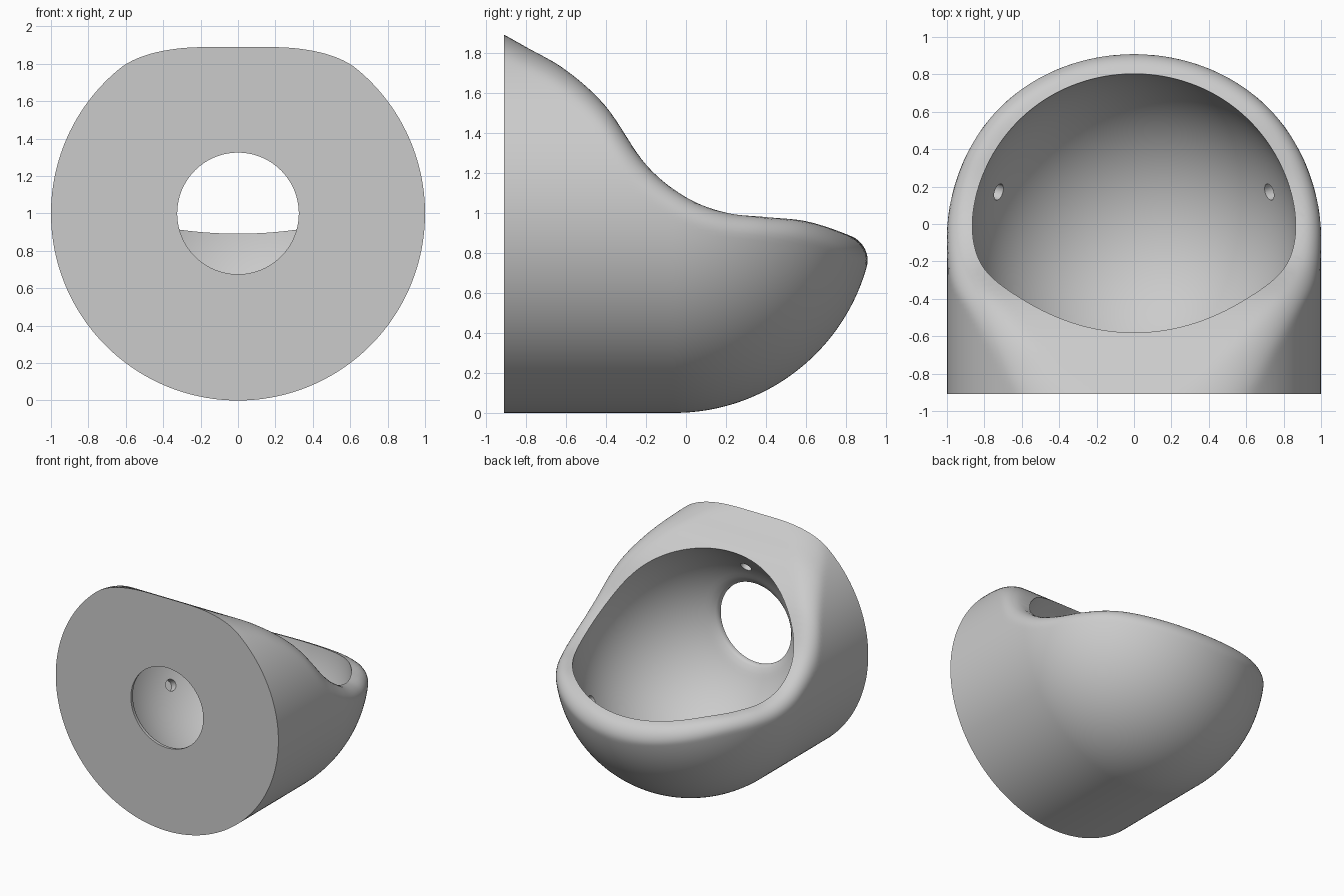
import bpy, bmesh, math
from mathutils import Vector

old = bpy.data.objects.get("Cube")
if old:
    bpy.data.objects.remove(old, do_unlink=True)

FRONT = -0.91                        # flat front plane
CENTRE = Vector((0, -0.06, 1))       # centre of the round back
FILLET = 0.1
SEG = 256
SPINE_Z = 0.6

mat = bpy.data.materials.new("plain grey")
mat.use_nodes = True
grey = (0.6, 0.6, 0.6, 1)
mat.diffuse_color = grey
mat.node_tree.nodes["Principled BSDF"].inputs["Base Color"].default_value = grey

# Height of the sweeping top cut, sampled every 0.2 along y from -1.2
HEIGHTS = [2.05, 1.94, 1.828, 1.712, 1.53, 1.24, 1.077, 1.0, 0.978, 0.957, 0.893, 0.80, 0.70]


def top_cut(y):
    """Height and slope of the top cut, as a smooth spline."""
    u = (y + 1.2) / 0.2
    i = max(1, min(len(HEIGHTS) - 3, int(u)))
    t = u - i
    a, b, c, d = HEIGHTS[i - 1:i + 3]
    k1, k2, k3 = (c - a) / 2, a - 2.5 * b + 2 * c - d / 2, (d - a) / 2 + 1.5 * (b - c)
    return b + t * (k1 + t * (k2 + t * k3)), (k1 + t * (2 * k2 + 3 * k3 * t)) / 0.2


def shell_distance(x, y, z):
    """Round-backed cylinder cut by the top curve, with a filleted edge."""
    g1 = math.sqrt(x * x + max(y - CENTRE.y, 0) ** 2 + (z - 1) ** 2) - 1
    h, slope = top_cut(y)
    g2 = (z - h) / math.sqrt(1 + slope * slope)
    p, q = g1 + FILLET, g2 + FILLET
    if p > 0 and q > 0:
        return math.hypot(p, q) - FILLET
    return max(g1, g2)


def surface_point(origin, d):
    lo, hi = 0.0, 1.8
    for _ in range(20):
        t = (lo + hi) / 2
        p = origin + d * t
        if shell_distance(p.x, p.y, p.z) < 0:
            lo = t
        else:
            hi = t
    return origin + d * lo


def loft(name, rings, tip=None):
    """Closed skin over equal rings, ending in a flat cap or a point."""
    bm = bmesh.new()
    rows = [[bm.verts.new(p) for p in ring] for ring in rings]
    n = len(rows[0])
    for r0, r1 in zip(rows, rows[1:]):
        for i in range(n):
            j = (i + 1) % n
            bm.faces.new((r0[i], r0[j], r1[j], r1[i]))
    bm.faces.new(rows[0])
    if tip is None:
        bm.faces.new(rows[-1])
    else:
        end = bm.verts.new(tip)
        for i in range(n):
            bm.faces.new((rows[-1][i], rows[-1][(i + 1) % n], end))
    bmesh.ops.recalc_face_normals(bm, faces=bm.faces)
    me = bpy.data.meshes.new(name)
    bm.to_mesh(me)
    bm.free()
    me.materials.append(mat)
    ob = bpy.data.objects.new(name, me)
    bpy.context.collection.objects.link(ob)
    return ob


def cut(target, cutter):
    mod = target.modifiers.new("cut", 'BOOLEAN')
    mod.operation = 'DIFFERENCE'
    mod.solver = 'EXACT'
    mod.object = cutter
    bpy.context.view_layer.objects.active = target
    bpy.ops.object.modifier_apply(modifier=mod.name)
    bpy.data.objects.remove(cutter, do_unlink=True)


angles = [2 * math.pi * (i + 0.5) / SEG for i in range(SEG)]

# Outer shell: straight slices, then a fan of rays around the back
rings = []
STEPS, FAN = 32, 64
for s in range(STEPS + 1):
    o = Vector((0, FRONT + (CENTRE.y - FRONT) * s / STEPS, SPINE_Z))
    rings.append([surface_point(o, Vector((math.sin(a), 0, math.cos(a)))) for a in angles])
for s in range(1, FAN):
    e = math.pi / 2 * s / FAN
    rings.append([surface_point(o, Vector((math.sin(a) * math.cos(e), math.sin(e),
                                           math.cos(a) * math.cos(e)))) for a in angles])
shell = loft("bowl_shell", rings, surface_point(o, Vector((0, 1, 0))))

# Inner cavity: front opening, softened lip, then a spherical bowl
CAVITY, HOLE = 0.87, 0.325
profile = [(HOLE, FRONT - 0.1), (HOLE, FRONT + 0.015), (0.329, -0.88), (0.342, -0.866)]
start = math.asin(0.385 / CAVITY)
for s in range(72):
    e = start + (math.pi - start) * s / 72
    profile.append((CAVITY * math.sin(e), CENTRE.y - CAVITY * math.cos(e)))
cavity = loft("cavity_cutter",
              [[(r * math.sin(a), y, 1 + r * math.cos(a)) for a in angles[::2]]
               for r, y in profile], (0, CENTRE.y + CAVITY, 1))
cut(shell, cavity)

# Three small blind sockets in the bowl wall
for d in ((0, -0.69, 0.49), (0.72, 0.23, -0.42), (-0.72, 0.23, -0.42)):
    d = Vector(d).normalized()
    side = d.orthogonal().normalized()
    up = d.cross(side)
    socket = loft("socket_cutter",
                  [[CENTRE + d * t + (side * math.cos(a) + up * math.sin(a)) * 0.045
                    for a in angles[::8]] for t in (0.78, 0.93)])
    cut(shell, socket)

# Smooth shading with crisp plate and opening edges
bpy.ops.object.select_all(action='DESELECT')
shell.select_set(True)
bpy.context.view_layer.objects.active = shell
bpy.ops.object.shade_smooth_by_angle(angle=math.radians(35))
